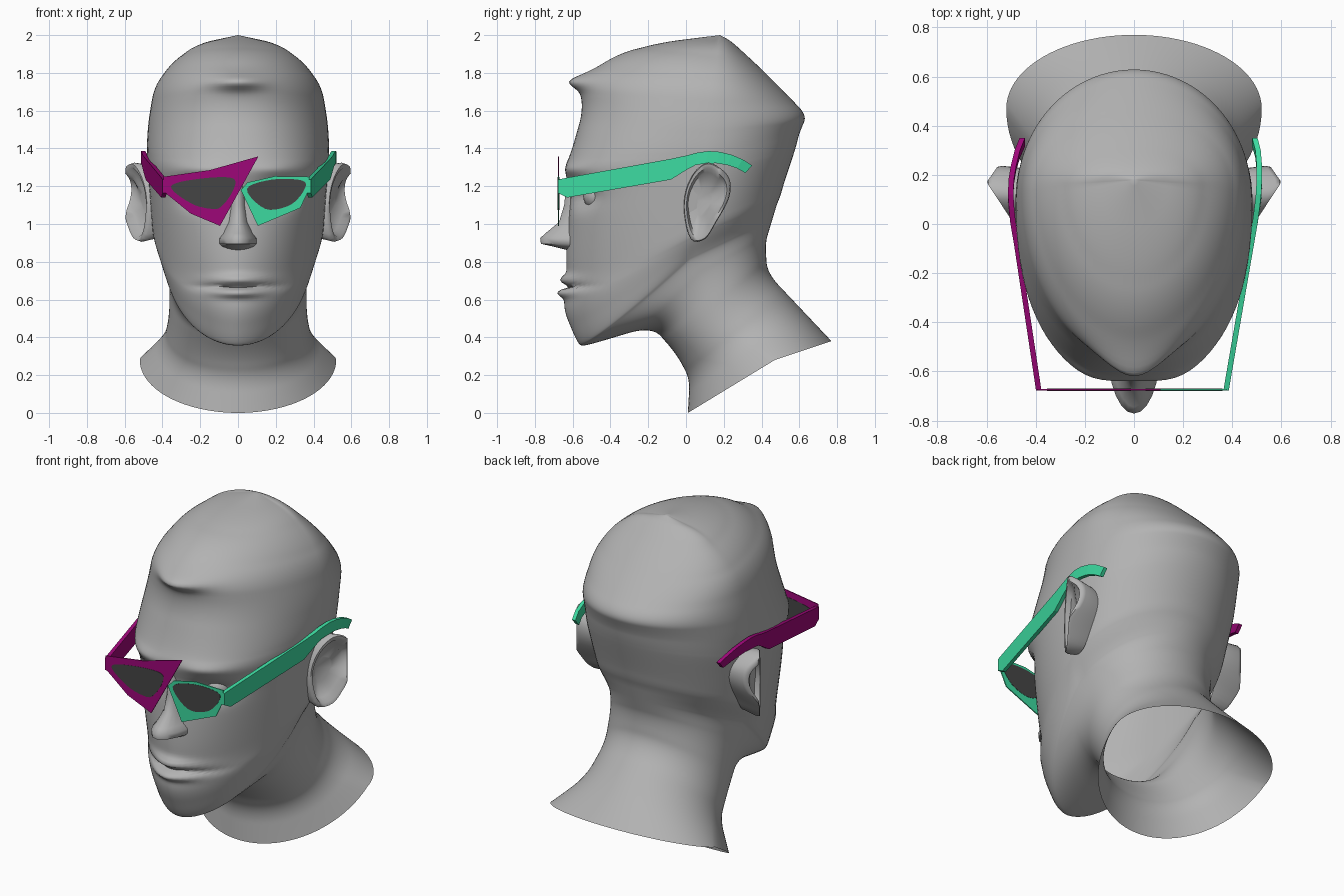
import bpy, bmesh, math
from mathutils import Vector


def material(name, rgb):
    m = bpy.data.materials.new(name)
    m.diffuse_color = (*rgb, 1)
    return m


GREY = material("head grey", (0.45, 0.45, 0.45))
PURPLE = material("purple", (0.34, 0.002, 0.19))
GREEN = material("mint green", (0.045, 0.70, 0.35))
LENS = material("lens grey", (0.06, 0.06, 0.06))


def loft(name, rows, mat, closed=True, caps=(False, False), angle=None):
    """Skin a list of equal-length point rows."""
    bm = bmesh.new()
    grid = [[bm.verts.new(p) for p in r] for r in rows]
    n = len(rows[0])
    for a, b in zip(grid, grid[1:]):
        for i in range(n if closed else n - 1):
            j = (i + 1) % n
            bm.faces.new((a[i], a[j], b[j], b[i]))
    if caps[0]:
        bm.faces.new(grid[0])
    if caps[1]:
        bm.faces.new(grid[-1])
    bmesh.ops.remove_doubles(bm, verts=bm.verts, dist=1e-5)
    bmesh.ops.recalc_face_normals(bm, faces=bm.faces)
    me = bpy.data.meshes.new(name)
    bm.to_mesh(me)
    bm.free()
    me.materials.append(mat)
    ob = bpy.data.objects.new(name, me)
    bpy.context.collection.objects.link(ob)
    if angle:
        bpy.ops.object.select_all(action='DESELECT')
        bpy.context.view_layer.objects.active = ob
        ob.select_set(True)
        bpy.ops.object.shade_smooth_by_angle(angle=math.radians(angle))
    return ob


def rounded(pts, k=5):
    """Closed Catmull-Rom curve through 2D points."""
    out, n = [], len(pts)
    for i in range(n):
        a, b, c, d = (Vector(pts[(i + o) % n]) for o in (-1, 0, 1, 2))
        for s in range(k):
            t = s / k
            out.append(0.5 * (2 * b + (c - a) * t + (2 * a - 5 * b + 4 * c - d) * t * t
                              + (3 * b - a - 3 * c + d) * t ** 3))
    return out


# Head and neck: tilted rings as front y,z | half width, y, z of side | back y,z | squareness | z curve
neck_rings = [
    (0.01, 0.00, 0.52, 0.47, 0.28, 0.77, 0.38, 2.0, 1.0),
    (0.02, 0.18, 0.39, 0.30, 0.38, 0.60, 0.56, 2.0, 1.0),
    (-0.05, 0.31, 0.365, 0.18, 0.50, 0.43, 0.74, 2.0, 1.2),
    (-0.18, 0.46, 0.36, 0.10, 0.70, 0.42, 0.90, 2.0, 1.3),
    (-0.53, 0.355, 0.38, 0.02, 0.80, 0.45, 1.00, 1.75, 1.15),
    (-0.57, 0.36, 0.40, 0.02, 0.84, 0.465, 1.05, 1.75, 1.15),
    (-0.65, 0.55, 0.43, 0.03, 0.90, 0.48, 1.10, 1.75, 1.2),
]
face_rings = [
    (-0.63, 0.67, 0.45, 0.04, 0.95, 0.50, 1.15, 1.75, 1.2),
    (-0.635, 0.86, 0.46, 0.06, 1.05, 0.52, 1.22, 1.9, 1.2),
    (-0.61, 1.17, 0.475, 0.10, 1.25, 0.57, 1.37, 2.3, 1.0),
    (-0.645, 1.29, 0.48, 0.10, 1.33, 0.585, 1.42, 2.4, 1.0),
    (-0.605, 1.39, 0.483, 0.10, 1.41, 0.60, 1.48, 2.3, 1.0),
    (-0.545, 1.60, 0.475, 0.12, 1.54, 0.64, 1.575, 2.1, 1.0),
    (-0.57, 1.77, 0.445, 0.13, 1.72, 0.52, 1.70, 1.9, 1.0),
    (-0.35, 1.905, 0.36, 0.15, 1.84, 0.40, 1.82, 1.9, 1.0),
    (-0.12, 1.963, 0.22, 0.16, 1.95, 0.24, 1.968, 2.0, 1.0),
    (0.18, 2.00, 0.0, 0.18, 2.00, 0.18, 2.00, 2.0, 1.0),
]
# Sculpted bumps: |x|, z, x size, z size, push forward
bumps = [
    (0, 0.635, 0.14, 0.026, 0.045),    # lower lip
    (0, 0.705, 0.14, 0.026, 0.035),    # upper lip
    (0, 0.668, 0.18, 0.009, -0.03),    # mouth line
    (0.20, 1.15, 0.10, 0.06, -0.06),   # eye sockets
    (0.20, 1.29, 0.12, 0.03, 0.015),   # brows
    (0, 1.755, 0.14, 0.04, 0.065),     # hair tuft
]


def head_row(r, steps=88):
    yf, zf, w, ys, zs, yb, zb, n, p = r
    row = []
    for i in range(steps):
        t = 2 * math.pi * i / steps
        c, s = math.cos(t), math.sin(t)
        e = 2 / n if c > 0 else 1.0
        x = math.copysign(w * abs(s) ** e, s)
        u = abs(c) ** e
        if c > 0:
            y, z = ys + (yf - ys) * u, zf + (zs - zf) * (1 - u) ** p
            if y < -0.2:
                for bx, bz, sx, sz, d in bumps:
                    y -= d * math.exp(-((abs(x) - bx) / sx) ** 2 - ((z - bz) / sz) ** 2)
        else:
            y, z = ys + (yb - ys) * u, zs + (zb - zs) * u
        row.append((x, y, z))
    return row


# Fill in between the rings, then soften the creases a little
rings = neck_rings + face_rings
fine = []
for a, b in zip(rings, rings[1:]):
    fine += [[p + (q - p) * k / 12 for p, q in zip(a, b)] for k in range(12)]
fine.append(rings[-1])
rows = []
for i in range(len(fine)):
    h = min(4, i, len(fine) - 1 - i)
    near = fine[i - h:i + h + 1]
    rows.append(head_row([sum(v) / len(near) for v in zip(*near)]))
loft("head", rows, GREY, angle=70)

# Nose: arcs given by z, front y, half width
nose = [(1.24, -0.63, 0.04), (1.10, -0.645, 0.05), (1.01, -0.672, 0.062), (0.95, -0.745, 0.085),
        (0.925, -0.772, 0.105), (0.895, -0.768, 0.105), (0.88, -0.70, 0.095), (0.86, -0.62, 0.06)]
rows = []
for z, yf, w in nose:
    rows.append([(-w * math.cos(math.pi * i / 12),
                  -0.54 + (yf + 0.54) * math.sin(math.pi * i / 12) ** 1.1, z) for i in range(13)])
loft("nose", rows, GREY, closed=False, angle=60)

# Ears and eyes, both sides
ear_outline = [(0.12, 1.325), (0.20, 1.28), (0.235, 1.22), (0.225, 1.13), (0.16, 1.01),
               (0.10, 0.92), (0.025, 0.92), (-0.01, 1.06), (0.0, 1.18), (0.05, 1.28)]
for side, label in ((-1, "left"), (1, "right")):
    rows = []
    for scale, off in ((0.92, None), (1.0, -0.015), (0.97, 0.003), (0.86, 0.0),
                       (0.76, -0.035), (0.35, -0.06)):
        row = []
        for y, z in rounded(ear_outline, 4):
            yy, zz = 0.09 + (y - 0.09) * scale, 1.11 + (z - 1.11) * scale
            x = 0.44 if off is None else 0.485 + 0.66 * min(yy, 0.17) - 0.7 * max(0, yy - 0.17) + off
            row.append((side * x, yy, zz))
        rows.append(row)
    loft(label + "_ear", rows, GREY, caps=(False, True), angle=60)

    bpy.ops.mesh.primitive_uv_sphere_add(segments=20, ring_count=12, radius=0.075,
                                         location=(side * 0.2, -0.47, 1.15))
    eye = bpy.context.object
    eye.name = label + "_eye"
    eye.data.materials.append(GREY)
    bpy.ops.object.shade_smooth()


# Glasses fronts: flat plates with a lens plate showing on both faces
def plate(name, outline, mat, half, y=-0.675):
    loft(name, [[(x, y + d, z) for x, z in outline] for d in (-half, half)], mat, caps=(True, True))


plate("left_rim", [(-0.395, 1.25), (-0.15, 1.285), (0.108, 1.358), (0.01, 1.18),
                   (-0.095, 0.99), (-0.25, 1.055), (-0.385, 1.165)], PURPLE, 0.003)
plate("left_lens", rounded([(-0.355, 1.20), (-0.2, 1.24), (-0.03, 1.243), (-0.025, 1.18),
                            (-0.085, 1.095), (-0.14, 1.08), (-0.25, 1.11)]), LENS, 0.0045)
plate("right_rim", [(0.015, 1.18), (0.05, 1.22), (0.195, 1.253), (0.378, 1.25),
                    (0.37, 1.17), (0.33, 1.085), (0.105, 0.99)], GREEN, 0.003)
plate("right_lens", rounded([(0.047, 1.185), (0.18, 1.235), (0.34, 1.23), (0.35, 1.18),
                             (0.275, 1.10), (0.145, 1.08)]), LENS, 0.0045)

# Temples: sections of top y,z and bottom y,z, with the sideways path per side
sections = [(-0.678, 1.235, -0.678, 1.165), (-0.63, 1.245, -0.63, 1.14), (-0.08, 1.345, -0.08, 1.235),
            (0.0, 1.362, 0.0, 1.285), (0.06, 1.378, 0.05, 1.312), (0.12, 1.386, 0.10, 1.32),
            (0.18, 1.382, 0.16, 1.322), (0.24, 1.367, 0.22, 1.312), (0.30, 1.342, 0.27, 1.295),
            (0.35, 1.31, 0.315, 1.27)]
for label, side, mat, path in (
        ("left", -1, PURPLE, (0.388, 0.395, 0.478, 0.492, 0.498, 0.502, 0.50, 0.49, 0.475, 0.455)),
        ("right", 1, GREEN, (0.375, 0.383, 0.478, 0.492, 0.50, 0.507, 0.51, 0.51, 0.505, 0.492))):
    rows = []
    for (yt, zt, yb, zb), x in zip(sections, path):
        i, o = side * (x - 0.011), side * (x + 0.011)
        rows.append([(i, yt, zt), (o, yt, zt), (o, yb, zb), (i, yb, zb)])
    loft(label + "_temple", rows, mat, caps=(True, True))
